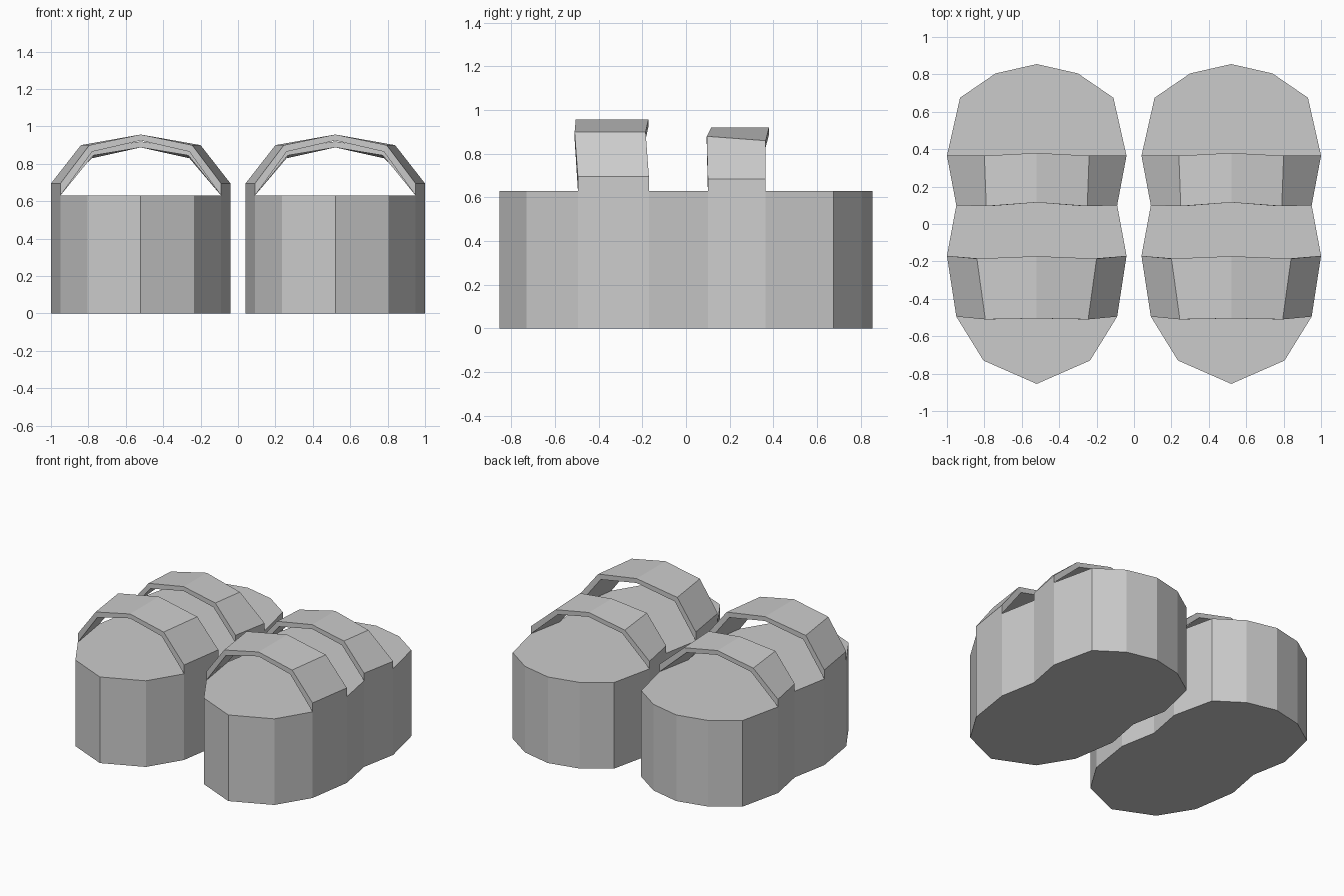
import bpy, bmesh

if "Cube" in bpy.data.objects:
    bpy.data.objects.remove(bpy.data.objects["Cube"])

CX, H = 0.52, 0.63   # shoe centre line and sole height


def finish(name, bm):
    """Make a flat-shaded object and mirror it to the other foot."""
    bmesh.ops.recalc_face_normals(bm, faces=bm.faces)
    me = bpy.data.meshes.new(name)
    bm.to_mesh(me)
    bm.free()
    ob = bpy.data.objects.new(name, me)
    bpy.context.collection.objects.link(ob)
    mod = ob.modifiers.new("Mirror", 'MIRROR')
    mod.use_axis[0] = True
    mod.use_mirror_merge = False


def strap(name, front, back):
    """Arched band between two cross-sections.
    Each section: half outline from foot to peak as (half width, y, z)."""
    bm = bmesh.new()
    rings = []
    for outer, inner in (front, back):
        full = []
        for half in (outer, inner):
            right = half
            left = [(-x, y, z) for x, y, z in half[-2::-1]]
            full.append([bm.verts.new((CX + x, y, z)) for x, y, z in right + left])
        rings.append(full)
    (fo, fi), (bo, bi) = rings
    for i in range(len(fo) - 1):
        for a, b in ((fo, bo), (bi, fi), (fi, fo), (bo, bi)):
            bm.faces.new((a[i], a[i + 1], b[i + 1], b[i]))
    for i in (0, -1):
        bm.faces.new((fo[i], bo[i], bi[i], fi[i]))
    finish(name, bm)


# Sole: extruded outline, (half width, y) from toe to heel
half = [(0, -0.855), (0.285, -0.73), (0.43, -0.495), (0.48, -0.17), (0.43, 0.10),
        (0.48, 0.365), (0.41, 0.675), (0.22, 0.805), (0, 0.855)]
outline = half + [(-x, y) for x, y in half[-2:0:-1]]
bm = bmesh.new()
base = bm.faces.new([bm.verts.new((CX + x, y, 0)) for x, y in outline])
ext = bmesh.ops.extrude_face_region(bm, geom=[base], use_keep_orig=True)
top = [v for v in ext["geom"] if isinstance(v, bmesh.types.BMVert)]
bmesh.ops.translate(bm, verts=top, vec=(0, 0, H))
finish("sole", bm)

# Straps: outer and inner edge of the front section, then of the back section
strap("toe_strap",
      ([(0.43, -0.495, 0.695), (0.275, -0.51, 0.90), (0, -0.505, 0.957)],
       [(0.43, -0.495, H), (0.26, -0.51, 0.865), (0, -0.505, 0.925)]),
      ([(0.48, -0.17, 0.695), (0.32, -0.185, 0.90), (0, -0.172, 0.957)],
       [(0.48, -0.17, H), (0.30, -0.185, 0.865), (0, -0.172, 0.925)]))
strap("instep_strap",
      ([(0.43, 0.10, 0.685), (0.27, 0.095, 0.88), (0, 0.115, 0.92)],
       [(0.43, 0.10, H), (0.255, 0.095, 0.845), (0, 0.115, 0.888)]),
      ([(0.48, 0.365, 0.685), (0.28, 0.365, 0.86), (0, 0.38, 0.92)],
       [(0.48, 0.365, H), (0.26, 0.365, 0.83), (0, 0.38, 0.888)]))
